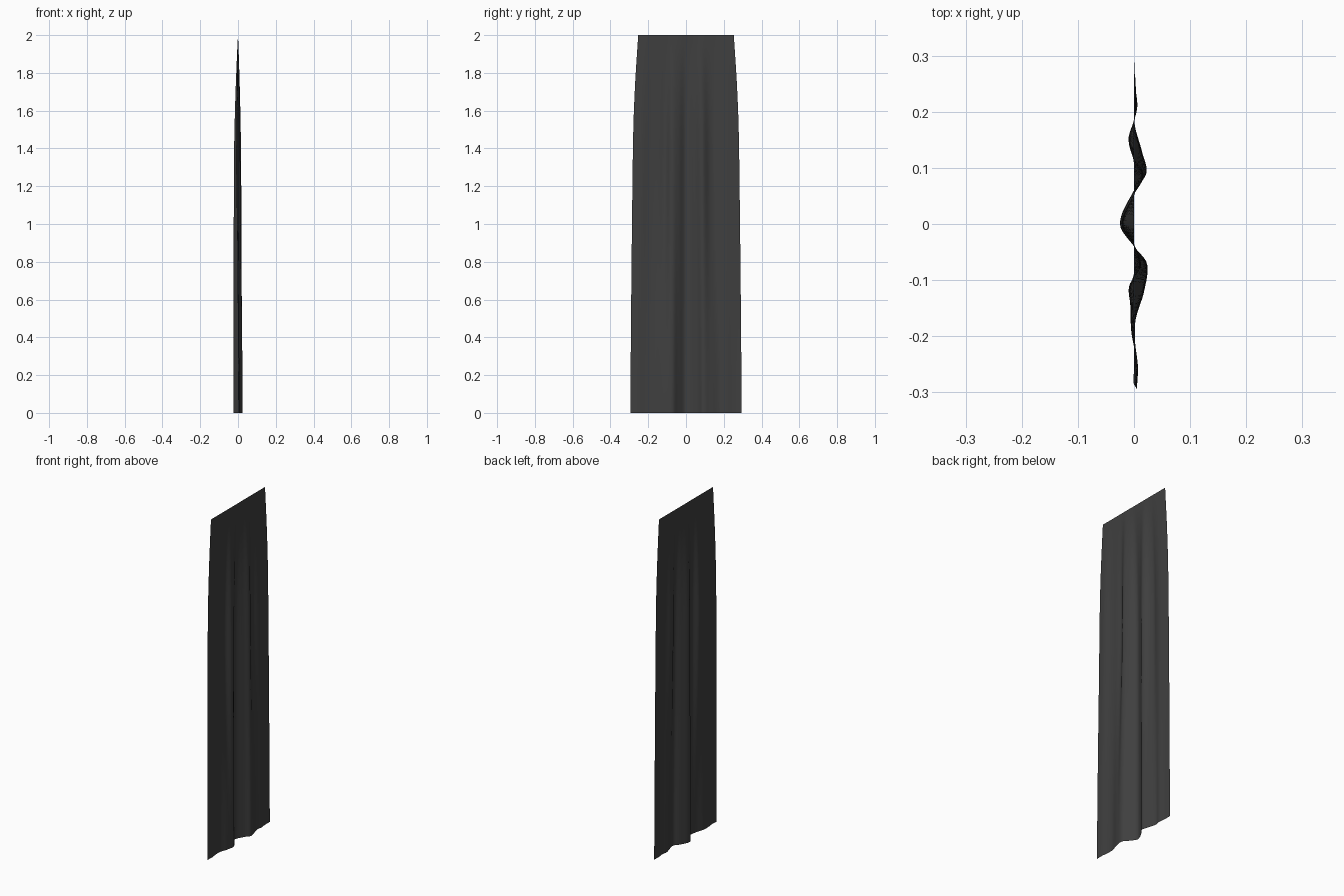
import bpy, bmesh, math

if "Cube" in bpy.data.objects:
    bpy.data.objects.remove(bpy.data.objects["Cube"])

# Fold offset (x) across the width (y) at the hem and near the gathered top
HEM = [(-.295, .005), (-.255, .007), (-.21, .002), (-.17, .003), (-.12, .018), (-.07, .023),
       (-.04, .0), (0, -.025), (.06, .0), (.09, .022), (.13, .014), (.18, .001),
       (.21, .006), (.25, .002), (.295, .002)]
UPPER = [(-.295, -.001), (-.25, .003), (-.2, -.005), (-.15, -.007), (-.115, -.009), (-.08, .012),
         (-.04, .001), (0, -.022), (.05, -.003), (.09, .017), (.13, -.004), (.16, -.010),
         (.19, -.001), (.22, .004), (.295, .001)]
# Half width by height
WIDTH = [(0, .295), (.5, .291), (1, .286), (1.5, .279), (1.75, .269), (2, .253)]


def curve(points, t):
    """Smooth curve through the points."""
    t = min(max(t, points[0][0]), points[-1][0])
    i = max(k for k in range(len(points) - 1) if points[k][0] <= t)
    slope = []
    for k in (i, i + 1):
        a, b = points[max(k - 1, 0)], points[min(k + 1, len(points) - 1)]
        slope.append((b[1] - a[1]) / (b[0] - a[0]))
    (x0, y0), (x1, y1) = points[i], points[i + 1]
    h = x1 - x0
    u = (t - x0) / h
    return ((2*u**3 - 3*u**2 + 1) * y0 + (u**3 - 2*u**2 + u) * h * slope[0]
            + (3*u**2 - 2*u**3) * y1 + (u**3 - u**2) * h * slope[1])


# Hanging cloth: a grid pleated by blending the two fold profiles
NY, NZ = 80, 50
bm = bmesh.new()
rows = []
for j in range(NZ + 1):
    z = 2 * j / NZ
    half = curve(WIDTH, z)
    fade = math.sin(math.pi / 2 * min(1, (2 - z) / .8)) ** .9 if z < 2 else 0
    mix = min(1, z / 1.4)
    mix = mix * mix * (3 - 2 * mix)
    row = []
    for i in range(NY + 1):
        s = 2 * i / NY - 1
        p = s * .295
        x = fade * ((1 - mix) * curve(HEM, p) + mix * curve(UPPER, p))
        row.append(bm.verts.new((x, s * half, z)))
    rows.append(row)
for a, b in zip(rows, rows[1:]):
    for i in range(NY):
        bm.faces.new((a[i], a[i + 1], b[i + 1], b[i])).smooth = True

mesh = bpy.data.meshes.new("curtain")
bm.to_mesh(mesh)
bm.free()
curtain = bpy.data.objects.new("curtain", mesh)
bpy.context.collection.objects.link(curtain)

# Dark fabric
mat = bpy.data.materials.new("dark_fabric")
mat.diffuse_color = (.05, .05, .05, 1)
mat.use_nodes = True
mat.node_tree.nodes["Principled BSDF"].inputs["Base Color"].default_value = mat.diffuse_color
mesh.materials.append(mat)
